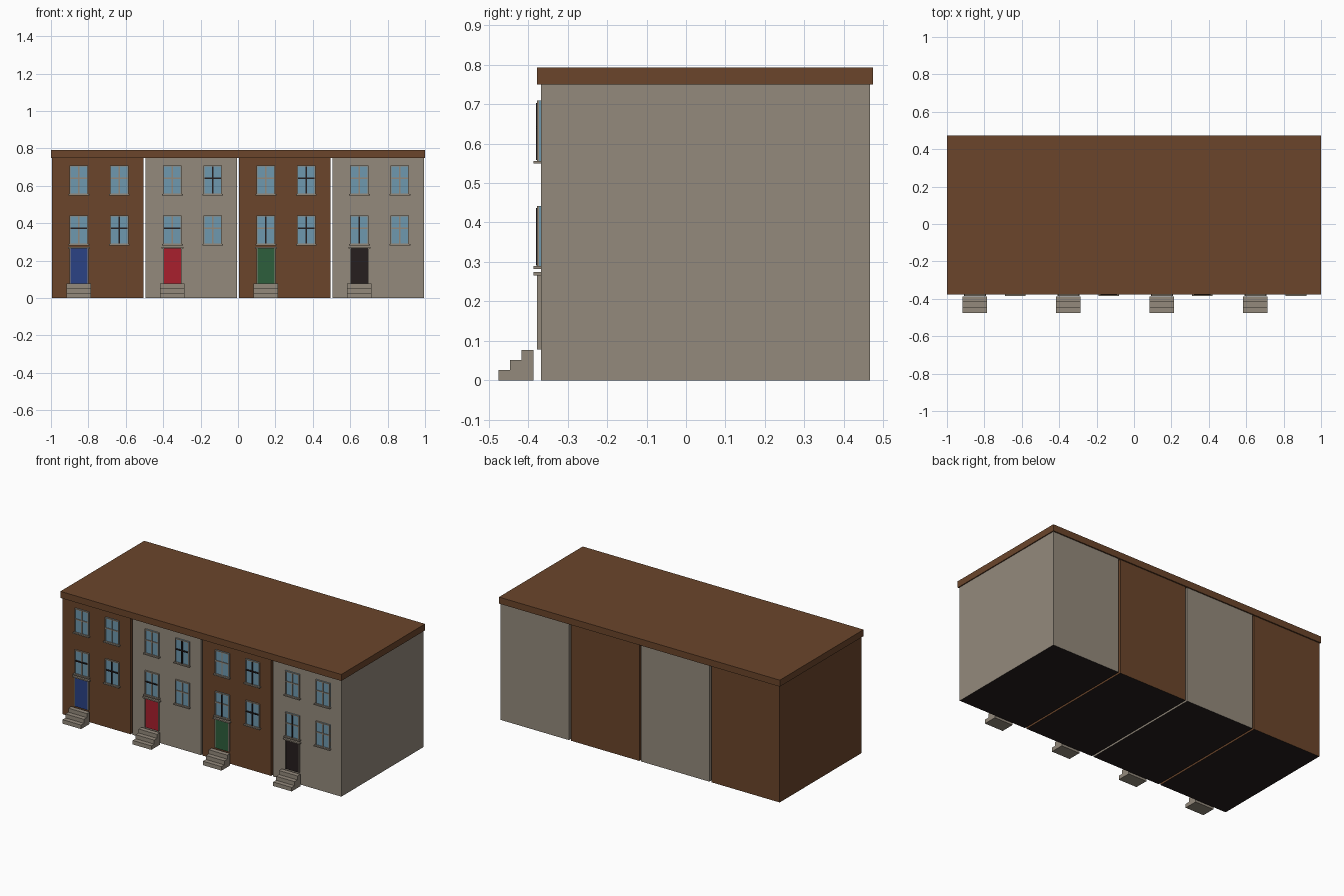
import bpy, bmesh
from mathutils import Vector

cube = bpy.data.objects.get("Cube")
if cube:
    bpy.data.objects.remove(cube, do_unlink=True)


def material(name, rgb):
    m = bpy.data.materials.new(name)
    m.use_nodes = True
    m.diffuse_color = (*rgb, 1)
    m.node_tree.nodes["Principled BSDF"].inputs["Base Color"].default_value = (*rgb, 1)
    return m


BROWN = material("brown brick", (0.147, 0.060, 0.024))
STONE = material("grey stone", (0.296, 0.254, 0.202))
GLASS = material("window glass", (0.156, 0.314, 0.429))
BLUE = material("blue paint", (0.024, 0.055, 0.235))
RED = material("red paint", (0.392, 0.014, 0.026))
GREEN = material("green paint", (0.026, 0.112, 0.045))
BLACK = material("black paint", (0.019, 0.013, 0.013))

WALL_Y = -0.368      # front wall plane
FRAME_Y = -0.378     # front of window and door frames


def finish(name, bm, mats):
    bmesh.ops.recalc_face_normals(bm, faces=bm.faces[:])
    mesh = bpy.data.meshes.new(name)
    bm.to_mesh(mesh)
    bm.free()
    for m in mats:
        mesh.materials.append(m)
    obj = bpy.data.objects.new(name, mesh)
    bpy.context.collection.objects.link(obj)
    return obj


def add_box(bm, x, y, z, index=0):
    """Box from (low, high) ranges on each axis."""
    lo, hi = Vector((x[0], y[0], z[0])), Vector((x[1], y[1], z[1]))
    verts = bmesh.ops.create_cube(bm, size=1)["verts"]
    for v in verts:
        v.co = (lo + hi) / 2 + v.co * (hi - lo)
    for f in {f for v in verts for f in v.link_faces}:
        f.material_index = index


def box(name, x, y, z, mat):
    bm = bmesh.new()
    add_box(bm, x, y, z)
    return finish(name, bm, [mat])


def around(c, width):
    return (c - width / 2, c + width / 2)


def house_block(name, cx, mat):
    obj = box(name, around(cx, 0.487), (WALL_Y, 0.466), (0, 0.75), mat)
    obj.data.materials.append(BLACK)
    for f in obj.data.polygons:          # dark underside
        f.material_index = int(f.normal.z < -0.5)


def window(name, cx, z0, bars):
    """Sash window; bars names the black glazing bars, v and/or h."""
    z1, w, t = z0 + 0.157, 0.1, 0.006
    x0, x1 = around(cx, w)
    bm = bmesh.new()
    add_box(bm, (x0, x1), (WALL_Y, -0.373), (z0, z1), 1)
    frame = (FRAME_Y, WALL_Y)
    for a in (x0, x1 - t):
        add_box(bm, (a, a + t), frame, (z0, z1))
    for a in (z0, z1 - t):
        add_box(bm, (x0, x1), frame, (a, a + t))
    # glazing bars
    for key, x, z in (("v", around(cx, 0.007), (z0 + t, z1 - t)),
                      ("h", (x0 + t, x1 - t), around((z0 + z1) / 2 + 0.01, 0.007))):
        black = key in bars
        add_box(bm, x, (-0.38 if black else -0.377, -0.372), z, 2 if black else 0)
    # sill
    add_box(bm, around(cx, 0.112), (-0.386, WALL_Y), (z0 - 0.003, z0 + 0.004))
    finish(name, bm, [STONE, GLASS, BLACK])


def door(name, cx, paint):
    bm = bmesh.new()
    add_box(bm, around(cx, 0.092), (-0.376, WALL_Y), (0.078, 0.266), 1)
    for side in (-1, 1):
        add_box(bm, around(cx + side * 0.048, 0.005), (FRAME_Y, WALL_Y), (0.078, 0.266))
    # lintel
    add_box(bm, around(cx, 0.118), (-0.386, WALL_Y), (0.266, 0.274))
    finish(name, bm, [STONE, paint])


def steps(name, cx):
    rise, run, back = 0.0257, 0.0293, -0.387
    profile = [(back, 0), (back - 3 * run, 0)]
    for i in range(3):
        y = back - (3 - i) * run
        profile += [(y, (i + 1) * rise), (y + run, (i + 1) * rise)]
    bm = bmesh.new()
    face = bm.faces.new([bm.verts.new((cx - 0.066, y, z)) for y, z in profile])
    new = bmesh.ops.extrude_face_region(bm, geom=[face])["geom"]
    bmesh.ops.translate(bm, vec=(0.132, 0, 0),
                        verts=[g for g in new if isinstance(g, bmesh.types.BMVert)])
    finish(name, bm, [STONE])


# Wall, door paint and black bars for windows: upper pair, then lower pair
houses = [
    (BROWN, BLUE, ("", "", "h", "vh")),
    (STONE, RED, ("", "vh", "h", "")),
    (BROWN, GREEN, ("", "vh", "v", "vh")),
    (STONE, BLACK, ("", "", "v", "")),
]

for i, (wall, paint, bars) in enumerate(houses):
    cx = -0.75 + 0.5 * i
    left_bay, right_bay = cx - 0.101, cx + 0.115
    tag = f"_{i + 1}"
    house_block("house_walls" + tag, cx, wall)
    door("front_door" + tag, left_bay, paint)
    steps("door_steps" + tag, left_bay)
    bays = [("upper_window_a", left_bay, 0.552), ("upper_window_b", right_bay, 0.552),
            ("lower_window_a", left_bay, 0.285), ("lower_window_b", right_bay, 0.285)]
    for (label, x, z), b in zip(bays, bars):
        window(label + tag, x, z, b)

# Shared flat roof slab
box("roof", (-1, 1), (-0.378, 0.474), (0.75, 0.792), BROWN)
